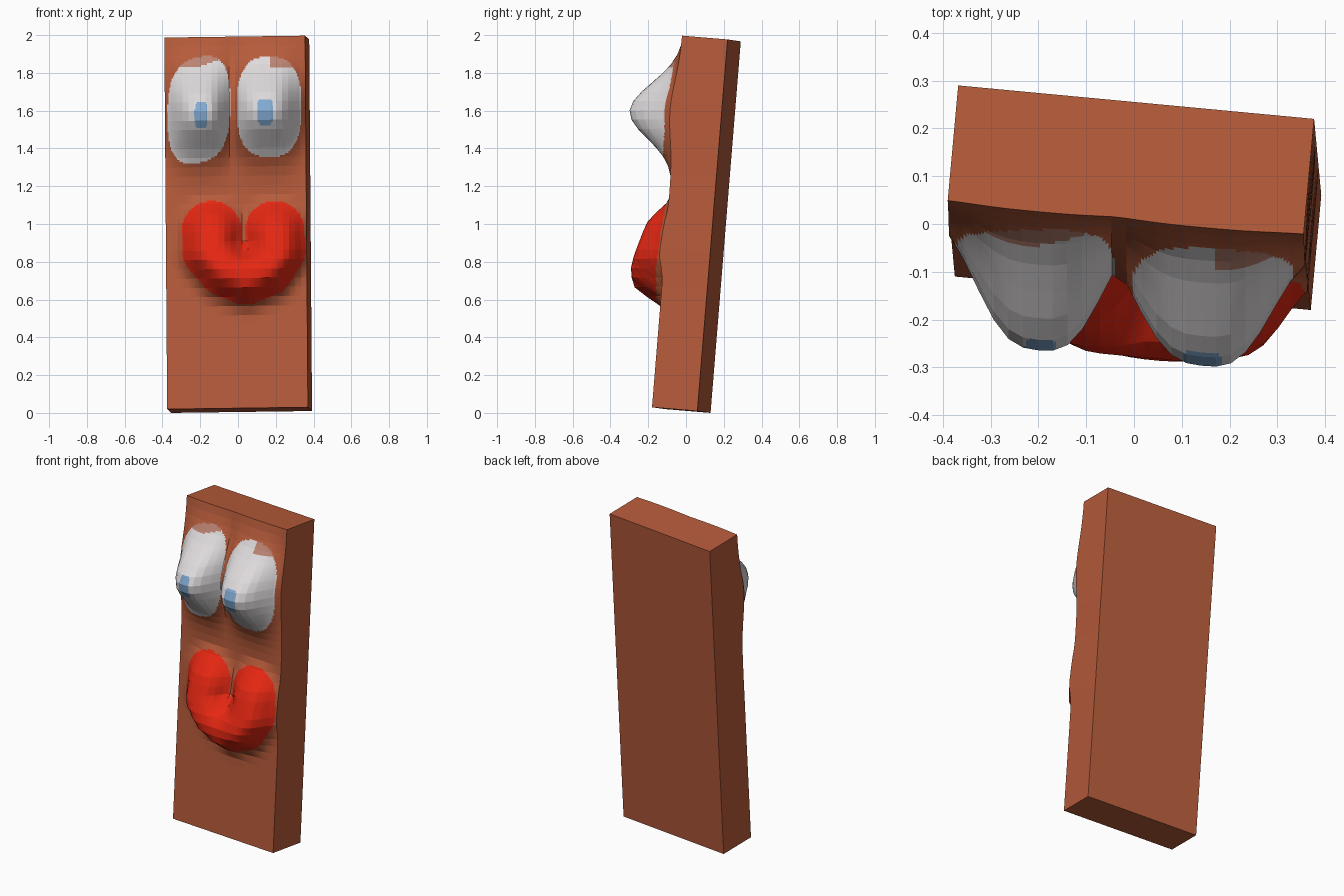
import bpy, bmesh, math
from mathutils import Vector

if "Cube" in bpy.data.objects:
    bpy.data.objects.remove(bpy.data.objects["Cube"])

# Leaning slab frame: front-lower-left corner plus width, depth and height vectors
P0 = Vector((-0.375, -0.11, 0.02))
W = Vector((0.745, -0.07, 0.01))
D = Vector((0.022, 0.24, -0.02))
H = Vector((-0.015, 0.16, 1.967))
CX, CZ, SX, SZ = 24, 40, 5, 5          # coarse facets and fine cuts per facet
NX, NZ = CX * SX, CZ * SZ


def material(name, rgb):
    m = bpy.data.materials.new(name)
    m.diffuse_color = (*rgb, 1)
    m.use_nodes = True
    m.node_tree.nodes["Principled BSDF"].inputs["Base Color"].default_value = m.diffuse_color
    return m


BROWN = material("brick_brown", (0.47, 0.105, 0.043))
WHITE = material("soft_white", (0.74, 0.71, 0.72))
LID = material("dusty_pink", (0.50, 0.23, 0.17))
BLUE = material("pale_blue", (0.22, 0.40, 0.64))
RED = material("bright_red", (0.78, 0.02, 0.006))

# Centre line of the thick U-shaped mouth
MOUTH = [Vector(p) for p in ((-0.14, 0.965), (-0.14, 0.86), (-0.06, 0.77), (0.04, 0.73),
                             (0.14, 0.77), (0.2, 0.86), (0.195, 0.965))]
MOUTH_R = 0.157


def mouth_u(x, z):
    p, best = Vector((x, z)), 9
    for a, b in zip(MOUTH, MOUTH[1:]):
        t = max(0, min(1, (p - a).dot(b - a) / (b - a).length_squared))
        best = min(best, (p - a.lerp(b, t)).length)
    return best / MOUTH_R


def bulge(x, z):
    h = 0
    for cx, cz, rx, rz in ((-0.2, 1.59, 0.157, 0.27), (0.145, 1.6, 0.172, 0.27)):
        h = max(h, 0.265 * math.exp(-1.1 * abs((x - cx) / rx) ** 3 - 1.7 * ((z - cz) / rz) ** 2))
    lip = (0.192 - 0.3 * max(z - 0.78, 0)) * math.exp(-1.6 * mouth_u(x, z) ** 3.2)
    return max(h, lip, 0)


def flat(u, v):
    return P0 + W * u + H * v


coarse = [[bulge(flat(i / CX, k / CZ).x, flat(i / CX, k / CZ).z) for k in range(CZ + 1)]
          for i in range(CX + 1)]


def front(i, k):
    """Point on the relief, interpolated over the coarse facets."""
    a, b = min(i // SX, CX - 1), min(k // SZ, CZ - 1)
    s, t = i / SX - a, k / SZ - b
    h = ((1 - s) * ((1 - t) * coarse[a][b] + t * coarse[a][b + 1])
         + s * ((1 - t) * coarse[a + 1][b] + t * coarse[a + 1][b + 1]))
    return flat(i / NX, k / NZ) - Vector((0, h, 0))


def oval(x, z, cx, cz, rx, rz, n):
    return abs((x - cx) / rx) ** n + abs((z - cz) / rz) ** n < 1


def region(x, z):
    """Name of the part that owns a spot on the front."""
    if oval(x, z, -0.195, 1.577, 0.034, 0.068, 4):
        return "left_pupil"
    if oval(x, z, 0.145, 1.594, 0.042, 0.07, 4):
        return "right_pupil"
    if oval(x, z - 0.2 * (x + 0.2), -0.207, 1.605, 0.166, 0.28, 2.7):
        return "left_eyelid" if z > 1.835 + max(0, 0.35 * (x + 0.2)) else "left_eye"
    if oval(x, z, 0.165, 1.62, 0.17, 0.265, 2.7):
        return "right_eyelid" if z > 1.825 and x > 0.17 else "right_eye"
    return "mouth" if mouth_u(x, z) < 1 else "body"


PARTS = {"body": BROWN, "left_eye": WHITE, "right_eye": WHITE, "left_eyelid": LID,
         "right_eyelid": LID, "left_pupil": BLUE, "right_pupil": BLUE, "mouth": RED}
cells = {name: [] for name in PARTS}
for i in range(NX):
    for k in range(NZ):
        c = flat((i + 0.5) / NX, (k + 0.5) / NZ)
        cells[region(c.x, c.z)].append((i, k))

for name, mat in PARTS.items():
    bm = bmesh.new()
    cache = {}

    def vert(i, k, back=False):
        key = (i, k, back)
        if key not in cache:
            cache[key] = bm.verts.new(flat(i / NX, k / NZ) + D if back else front(i, k))
        return cache[key]

    for i, k in cells[name]:
        bm.faces.new((vert(i, k), vert(i + 1, k), vert(i + 1, k + 1), vert(i, k + 1)))
    if name == "body":
        # Slab sides follow the relief rim to a flat back
        rim = ([(i, 0) for i in range(NX)] + [(NX, k) for k in range(NZ)]
               + [(i, NZ) for i in range(NX, 0, -1)] + [(0, k) for k in range(NZ, 0, -1)])
        for a, b in zip(rim, rim[1:] + rim[:1]):
            bm.faces.new((vert(*b), vert(*a), vert(*a, True), vert(*b, True)))
        bm.faces.new([vert(*p, True) for p in reversed(rim)])
    mesh = bpy.data.meshes.new(name)
    bm.to_mesh(mesh)
    bm.free()
    mesh.materials.append(mat)
    bpy.context.collection.objects.link(bpy.data.objects.new(name, mesh))
